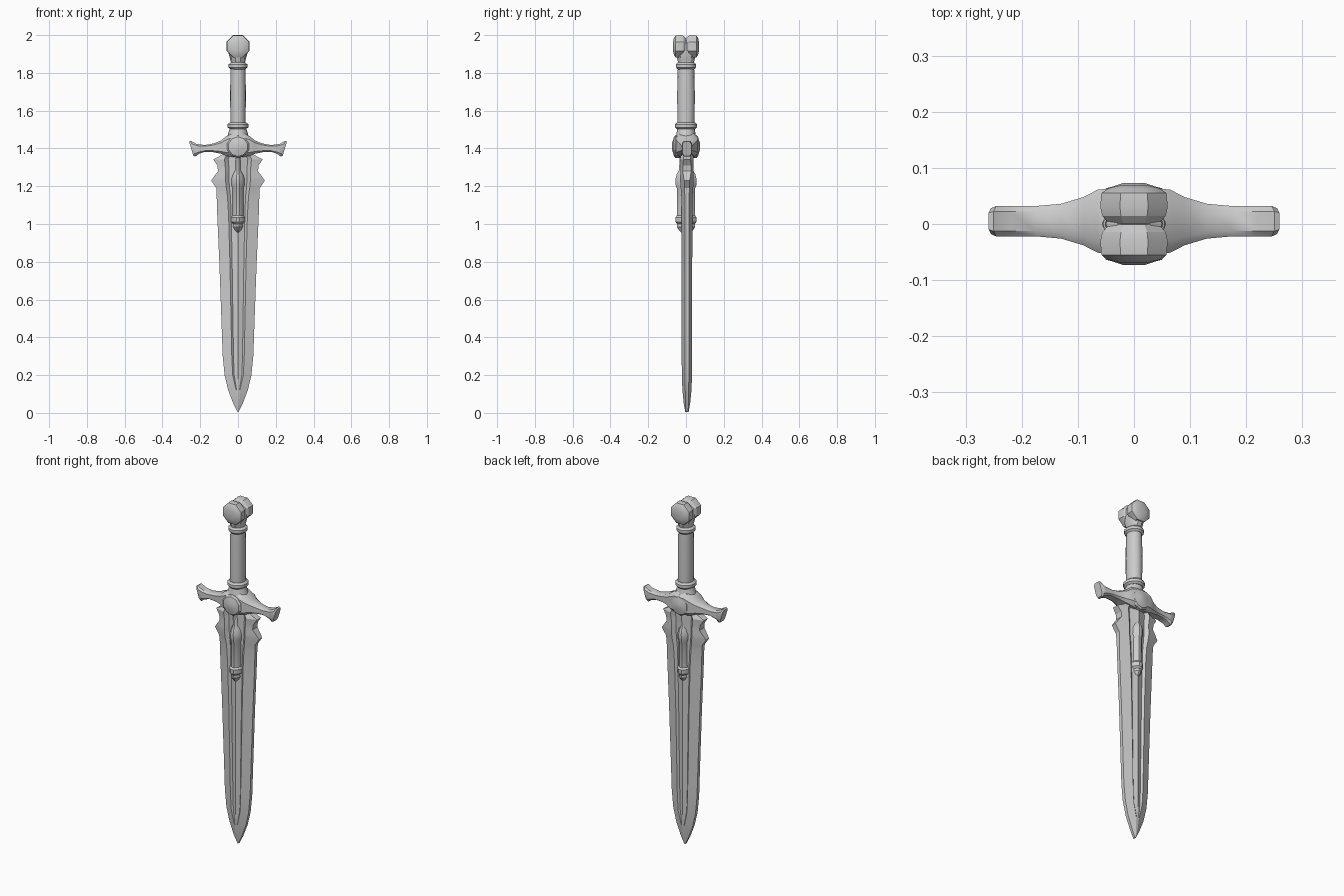
import bpy, bmesh
from math import sin, cos, pi

YC = 0.005  # centre plane of blade and guard


def loft(name, rings, angle=32):
    """Skin a list of equal-length point rings and cap both ends."""
    bm = bmesh.new()
    vs = [[bm.verts.new(p) for p in r] for r in rings]
    n = len(vs[0])
    for a, b in zip(vs, vs[1:]):
        for i in range(n):
            j = (i + 1) % n
            bm.faces.new((a[i], a[j], b[j], b[i]))
    bm.faces.new(vs[0])
    bm.faces.new(vs[-1])
    bmesh.ops.remove_doubles(bm, verts=bm.verts, dist=1e-5)
    bmesh.ops.recalc_face_normals(bm, faces=bm.faces)
    me = bpy.data.meshes.new(name)
    bm.to_mesh(me)
    bm.free()
    ob = bpy.data.objects.new(name, me)
    bpy.context.collection.objects.link(ob)
    bpy.ops.object.select_all(action='DESELECT')
    ob.select_set(True)
    bpy.context.view_layer.objects.active = ob
    bpy.ops.object.shade_smooth_by_angle(angle=angle * pi / 180)
    return ob


def circle(n, off=0.0):
    return [(cos(2 * pi * (i + off) / n), sin(2 * pi * (i + off) / n)) for i in range(n)]


def lathe_z(name, profile, n=16, y=0.0):
    """Profile rows: z, x radius, y radius."""
    return loft(name, [[(rx * c, y + ry * s, z) for c, s in circle(n)] for z, rx, ry in profile])


def lathe_y(name, profile, z, n=8, off=0.5, sx=1.0):
    """Profile rows: y, radius."""
    return loft(name, [[(sx * r * c, y, z + r * s) for c, s in circle(n, off)] for y, r in profile], 25)


# Blade: z, half width, panel half width, edge thickness, ridge, panel depth
blade = [
    (0.005, 0.003, 0.001, 0.006, 0.009, 0.009),
    (0.05, 0.025, 0.005, 0.008, 0.017, 0.017),
    (0.12, 0.052, 0.010, 0.009, 0.024, 0.024),
    (0.20, 0.071, 0.028, 0.010, 0.027, 0.019),
    (0.30, 0.081, 0.033, 0.010, 0.028, 0.018),
    (0.50, 0.088, 0.037, 0.010, 0.028, 0.018),
    (0.80, 0.099, 0.043, 0.010, 0.028, 0.018),
    (1.05, 0.110, 0.050, 0.010, 0.029, 0.018),
    (1.15, 0.113, 0.056, 0.011, 0.030, 0.018),
    (1.19, 0.115, 0.062, 0.014, 0.033, 0.018),
    (1.23, 0.142, 0.066, 0.014, 0.036, 0.018),
    (1.25, 0.128, 0.066, 0.018, 0.036, 0.018),
    (1.28, 0.106, 0.066, 0.022, 0.034, 0.018),
    (1.31, 0.109, 0.068, 0.022, 0.034, 0.018),
    (1.342, 0.131, 0.072, 0.018, 0.036, 0.018),
    (1.358, 0.100, 0.064, 0.018, 0.034, 0.020),
    (1.385, 0.055, 0.040, 0.018, 0.030, 0.022),
]
rings = []
for z, w, f, e, t, g in blade:
    half = [(w, e), (f, t), (f * 0.72, g), (f * 0.3, (g + t) / 2), (0, t)]
    front = half + [(-x, y) for x, y in half[-2::-1]]
    rings.append([(x, YC + y, z) for x, y in front] + [(x, YC - y, z) for x, y in front[::-1]])
loft("blade", rings, 20)

# Ornamental rod standing proud of both blade faces
lathe_z("blade_rod", [
    (0.95, 0.004, 0.020), (0.97, 0.020, 0.040), (0.985, 0.028, 0.050), (1.00, 0.026, 0.049),
    (1.01, 0.038, 0.056), (1.035, 0.039, 0.057), (1.045, 0.031, 0.050), (1.19, 0.032, 0.050),
    (1.205, 0.037, 0.056), (1.24, 0.037, 0.057), (1.265, 0.028, 0.050), (1.285, 0.018, 0.038),
    (1.37, 0.018, 0.034)], 14)

# Crossguard: x top, x bottom, z top, z bottom, half depth
arm = [(0.03, 0.03, 1.480, 1.355, 0.060), (0.065, 0.065, 1.462, 1.362, 0.056),
       (0.09, 0.09, 1.442, 1.372, 0.043), (0.13, 0.13, 1.426, 1.380, 0.031),
       (0.175, 0.175, 1.418, 1.382, 0.027), (0.22, 0.208, 1.424, 1.371, 0.027),
       (0.25, 0.226, 1.440, 1.357, 0.027), (0.259, 0.236, 1.436, 1.360, 0.023)]
section = [(1, .65), (.65, 1), (-.65, 1), (-1, .65), (-1, -.65), (-.65, -1), (.65, -1), (1, -.65)]
rings = []
for sx, rows in ((-1, arm[::-1]), (1, arm)):
    for xt, xb, zt, zb, d in rows:
        rings.append([(sx * (xb + (xt - xb) * (v + 1) / 2), YC + u * d, zb + (zt - zb) * (v + 1) / 2)
                      for u, v in section])
loft("crossguard", rings, 35)

# Round bosses on the front and back of the guard
for s, label in ((-1, "front"), (1, "back")):
    lathe_y("guard_boss_" + label, [(s * 0.02, 0.060), (s * 0.055, 0.060), (s * 0.064, 0.052),
                                    (s * 0.066, 0.042), (s * 0.073, 0.020)], 1.41, 10)

# Neck, grip and collars
lathe_z("guard_neck", [(1.44, 0.068, 0.060), (1.47, 0.055, 0.052), (1.505, 0.044, 0.046)], 12)
lathe_z("grip", [(1.49, 0.040, 0.045), (1.55, 0.040, 0.045), (1.68, 0.042, 0.047),
                 (1.80, 0.040, 0.044), (1.90, 0.036, 0.042)])
for z, r, label in ((1.52, 0.055, "lower"), (1.837, 0.050, "upper")):
    lathe_z("collar_" + label, [(z - 0.018, r - 0.012, r - 0.006), (z - 0.008, r, r + 0.003),
                                (z + 0.008, r, r + 0.003), (z + 0.018, r - 0.012, r - 0.006)])

# Pommel: tapered base under two faceted lobes with a cleft between
lathe_z("pommel_base", [(1.85, 0.036, 0.042), (1.875, 0.042, 0.050), (1.91, 0.052, 0.054),
                        (1.96, 0.050, 0.040), (1.975, 0.030, 0.020)], 10)
for s, label in ((-1, "front"), (1, "back")):
    lathe_y("pommel_lobe_" + label, [(s * 0.001, 0.048), (s * 0.014, 0.061), (s * 0.030, 0.065),
                                     (s * 0.055, 0.063), (s * 0.064, 0.048), (s * 0.069, 0.026)], 1.94)
